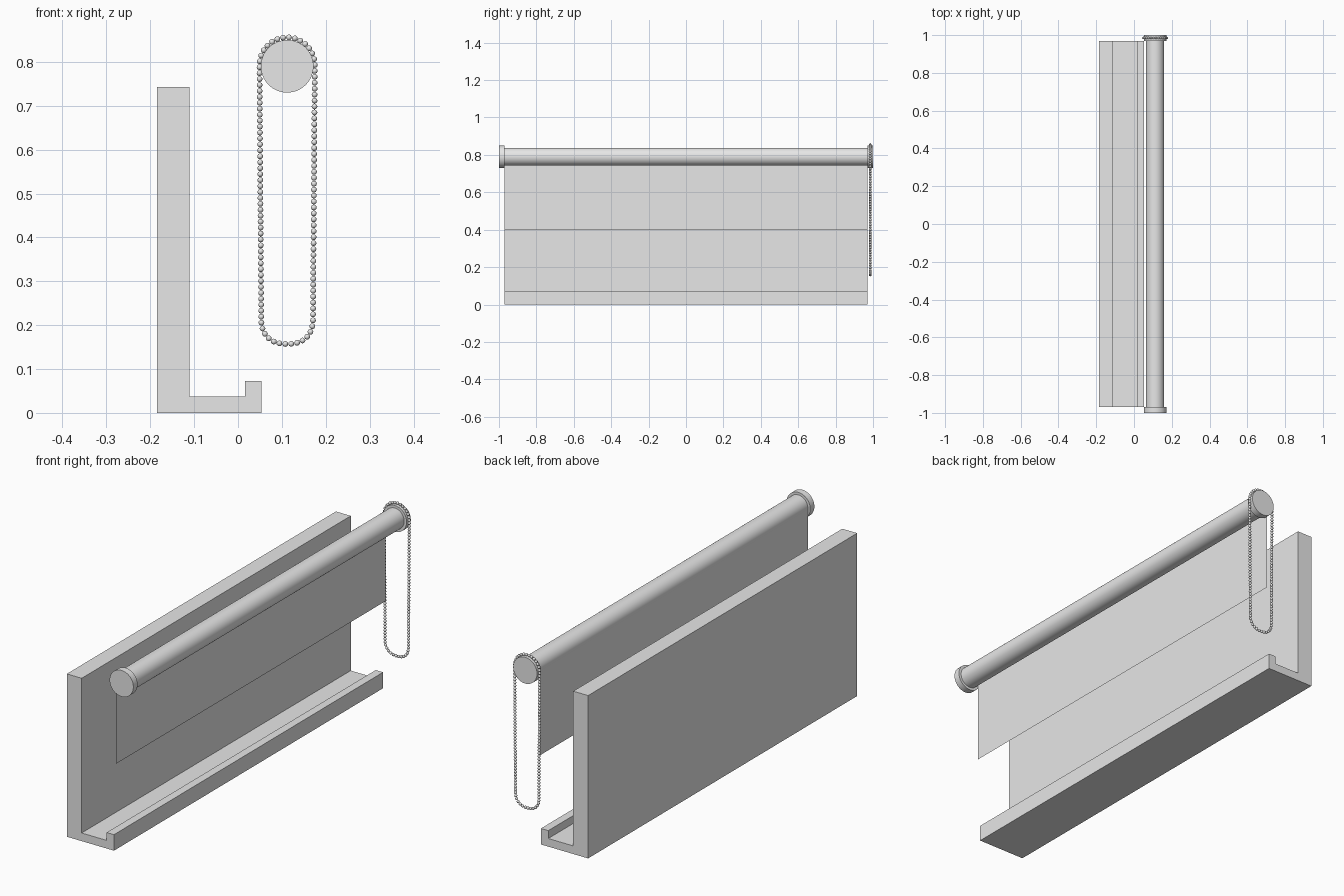
import bpy, bmesh, math
from mathutils import Vector, Matrix

if "Cube" in bpy.data.objects:
    bpy.data.objects.remove(bpy.data.objects["Cube"])

HALF = 0.97                 # half length of channel, roller and sheet
AX, AZ = 0.112, 0.79        # roller axis

grey = bpy.data.materials.new("neutral_grey")
grey.diffuse_color = (0.8, 0.8, 0.8, 1)
grey.use_nodes = True
grey.node_tree.nodes["Principled BSDF"].inputs["Base Color"].default_value = grey.diffuse_color


def finish(name, bm, smooth=False):
    mesh = bpy.data.meshes.new(name)
    bm.normal_update()
    bm.to_mesh(mesh)
    bm.free()
    mesh.materials.append(grey)
    obj = bpy.data.objects.new(name, mesh)
    bpy.context.collection.objects.link(obj)
    if smooth:
        bpy.ops.object.select_all(action='DESELECT')
        obj.select_set(True)
        bpy.context.view_layer.objects.active = obj
        bpy.ops.object.shade_smooth_by_angle(angle=math.radians(40))
    return obj


def rod(name, radius, y0, y1):
    bm = bmesh.new()
    place = Matrix.Translation((AX, (y0 + y1) / 2, AZ)) @ Matrix.Rotation(math.pi / 2, 4, 'X')
    bmesh.ops.create_cone(bm, cap_ends=True, segments=64, radius1=radius,
                          radius2=radius, depth=y1 - y0, matrix=place)
    return finish(name, bm, True)


# Channel: tall back wall, floor and low front lip, extruded along y
profile = [(-0.185, 0), (0.053, 0), (0.053, 0.073), (0.016, 0.073),
           (0.016, 0.037), (-0.11, 0.037), (-0.11, 0.743), (-0.185, 0.743)]
bm = bmesh.new()
face = bm.faces.new([bm.verts.new((x, -HALF, z)) for x, z in profile])
ext = bmesh.ops.extrude_face_region(bm, geom=[face])
bmesh.ops.translate(bm, vec=(0, 2 * HALF, 0),
                    verts=[v for v in ext['geom'] if isinstance(v, bmesh.types.BMVert)])
bmesh.ops.recalc_face_normals(bm, faces=bm.faces)
finish("channel", bm)

# Roller tube and its two end caps
rod("roller_tube", 0.048, -HALF, HALF)
rod("end_cap_front", 0.06, -1.0, -HALF)
rod("end_cap_back", 0.06, HALF, 1.0)

# Thin blind sheet hanging from the back of the roller
bm = bmesh.new()
sx = AX - 0.0475
bm.faces.new([bm.verts.new(p) for p in ((sx, -HALF, 0.4), (sx, HALF, 0.4),
                                        (sx, HALF, AZ), (sx, -HALF, AZ))])
finish("blind_sheet", bm)

# Bead chain: closed loop over the back cap, resampled at even steps
path = []
for i in range(41):
    a = math.pi * i / 40
    path.append(Vector((AX + 0.063 * math.cos(a), 0.985, 0.793 + 0.063 * math.sin(a))))
for i in range(41):
    a = math.pi + math.pi * i / 40
    c, s = math.cos(a), math.sin(a)
    path.append(Vector((AX + 0.059 * math.copysign(abs(c) ** 0.85, c), 0.985,
                        0.215 - 0.058 * abs(s) ** 0.85)))
path.append(path[0].copy())

spans = [(b - a).length for a, b in zip(path, path[1:])]
total = sum(spans)
count = round(total / 0.0135)
bm = bmesh.new()
seg, start = 0, 0.0
for k in range(count):
    d = total * k / count
    while d > start + spans[seg]:
        start += spans[seg]
        seg += 1
    p = path[seg].lerp(path[seg + 1], (d - start) / spans[seg])
    bmesh.ops.create_uvsphere(bm, u_segments=12, v_segments=8, radius=0.0065,
                              matrix=Matrix.Translation(p))
finish("bead_chain", bm, True)
